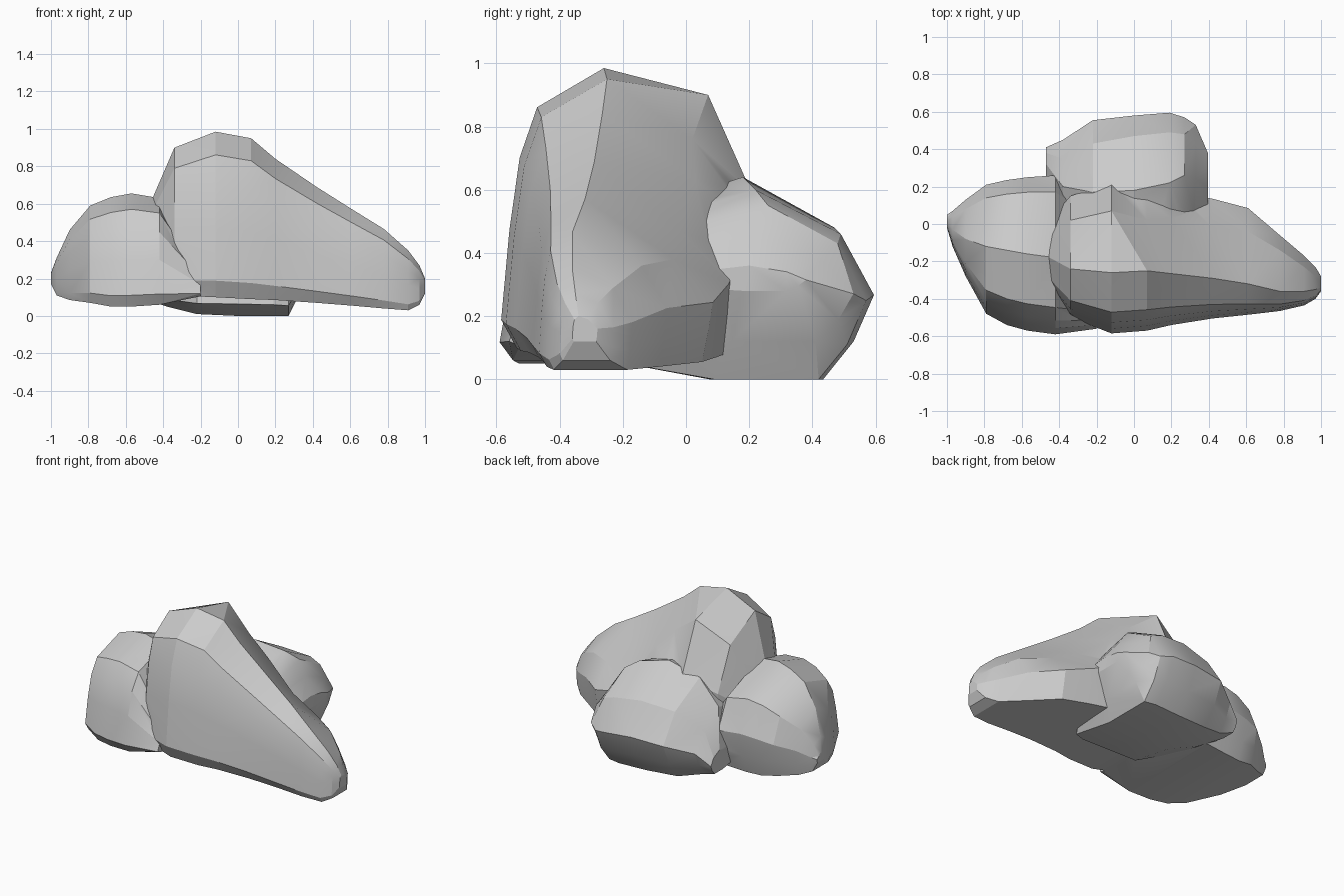
import bpy, bmesh, math


def mix(a, b, t):
    return a + (b - a) * t


def section(s, front_tuck, back_tuck):
    """Ten-sided rock outline in the y-z plane at one x position."""
    x, yf, yr, ys, yb, zb, zt, zs = s
    h = zt - zb
    pts = [
        (mix(yf, yb, front_tuck), zb),
        (yf, zb + 0.10 * h),
        (mix(yf, yr, 0.08), zb + 0.42 * h),
        (mix(yf, yr, 0.18), zb + 0.68 * h),
        (mix(yf, yr, 0.35), zb + 0.86 * h),
        (yr, zt),
        (ys, zs),
        (yb, mix(zb, zs, 0.58)),
        (mix(yf, yb, 1 - back_tuck * 0.4), zb + 0.2 * h),
        (mix(yf, yb, 1 - back_tuck), zb),
    ]
    return [(x, y, z) for y, z in pts]


def rock(name, sections, front_tuck, back_tuck):
    """Loft a faceted boulder through its outlines."""
    bm = bmesh.new()
    rings = [[bm.verts.new(p) for p in section(s, front_tuck, back_tuck)]
             for s in sections]
    n = len(rings[0])
    for a, b in zip(rings, rings[1:]):
        for i in range(n):
            j = (i + 1) % n
            bm.faces.new((a[i], a[j], b[j], b[i]))
    bm.faces.new(rings[0])
    bm.faces.new(rings[-1])
    bmesh.ops.triangulate(bm, faces=bm.faces)
    bmesh.ops.recalc_face_normals(bm, faces=bm.faces)
    mesh = bpy.data.meshes.new(name)
    bm.to_mesh(mesh)
    bm.free()
    ob = bpy.data.objects.new(name, mesh)
    bpy.context.collection.objects.link(ob)
    return ob


# Columns: x, front y, ridge y, back shoulder y, back y, bottom z, ridge z, shoulder z

# Tall boulder with a long slope to the right
main = rock("boulder_cluster", [
    (-0.47, -0.33, -0.17, -0.08, 0.00, 0.15, 0.60, 0.52),
    (-0.34, -0.50, -0.24, 0.02, 0.15, 0.11, 0.90, 0.77),
    (-0.12, -0.585, -0.26, 0.07, 0.22, 0.10, 0.985, 0.90),
    (0.07, -0.57, -0.25, 0.02, 0.22, 0.09, 0.95, 0.76),
    (0.20, -0.54, -0.265, 0.03, 0.18, 0.085, 0.84, 0.63),
    (0.42, -0.505, -0.29, -0.02, 0.135, 0.07, 0.69, 0.47),
    (0.61, -0.485, -0.32, -0.04, 0.085, 0.055, 0.57, 0.38),
    (0.78, -0.465, -0.36, -0.14, -0.06, 0.04, 0.465, 0.36),
    (0.91, -0.435, -0.36, -0.23, -0.17, 0.03, 0.35, 0.29),
    (0.97, -0.40, -0.35, -0.28, -0.23, 0.06, 0.27, 0.24),
    (1.00, -0.36, -0.34, -0.31, -0.28, 0.12, 0.20, 0.19),
], 0.06, 0.06)

# Rounded boulder on the left
left = rock("left_boulder", [
    (-1.00, -0.02, 0.01, 0.03, 0.05, 0.17, 0.23, 0.21),
    (-0.97, -0.12, -0.03, 0.04, 0.07, 0.11, 0.31, 0.28),
    (-0.90, -0.28, -0.08, 0.08, 0.13, 0.085, 0.46, 0.38),
    (-0.79, -0.48, -0.12, 0.14, 0.21, 0.07, 0.59, 0.46),
    (-0.68, -0.54, -0.14, 0.16, 0.235, 0.05, 0.635, 0.51),
    (-0.57, -0.57, -0.16, 0.17, 0.25, 0.05, 0.655, 0.53),
    (-0.42, -0.59, -0.18, 0.17, 0.26, 0.06, 0.63, 0.50),
    (-0.20, -0.56, -0.30, 0.02, 0.12, 0.105, 0.26, 0.24),
], 0.05, 0.08)

# Lower boulder at the back, undercut near the ground
back = rock("back_boulder", [
    (-0.47, 0.20, 0.32, 0.38, 0.41, 0.08, 0.22, 0.19),
    (-0.38, -0.05, 0.20, 0.35, 0.45, 0.05, 0.44, 0.34),
    (-0.22, -0.25, 0.17, 0.43, 0.555, 0.01, 0.58, 0.45),
    (0.00, -0.25, 0.18, 0.47, 0.58, 0.00, 0.64, 0.48),
    (0.19, -0.25, 0.22, 0.49, 0.595, 0.00, 0.60, 0.46),
    (0.27, -0.22, 0.26, 0.48, 0.57, 0.00, 0.55, 0.43),
    (0.33, -0.10, 0.24, 0.43, 0.53, 0.12, 0.46, 0.38),
    (0.395, 0.05, 0.20, 0.32, 0.38, 0.28, 0.36, 0.34),
], 0.39, 0.19)

# Fuse the boulders into one solid formation
bpy.context.view_layer.objects.active = main
main.select_set(True)
for part in (left, back):
    mod = main.modifiers.new("fuse", 'BOOLEAN')
    mod.operation = 'UNION'
    mod.solver = 'EXACT'
    mod.object = part
    bpy.ops.object.modifier_apply(modifier=mod.name)
    bpy.data.objects.remove(part)
bpy.ops.object.shade_smooth_by_angle(angle=math.radians(20))
